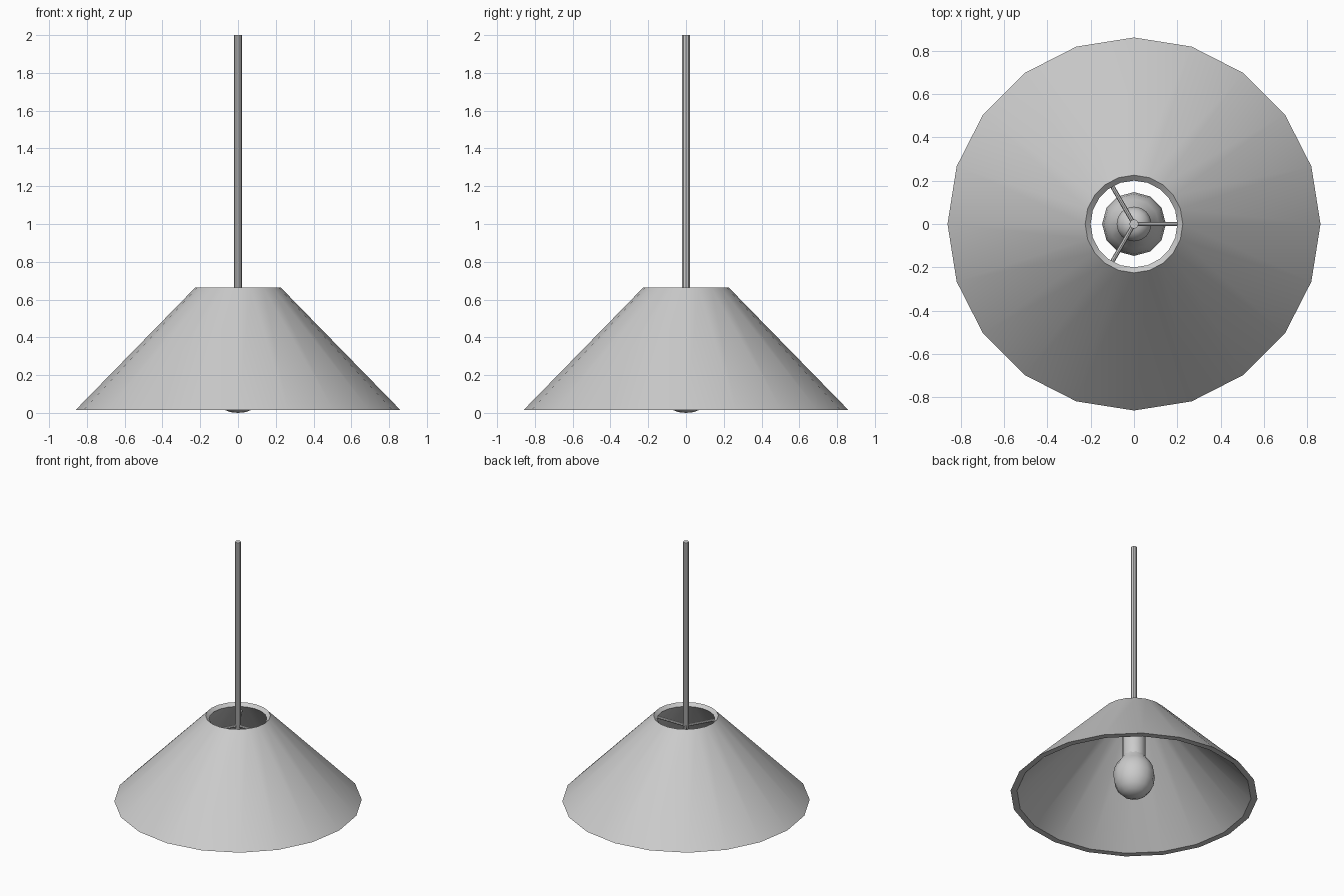
import bpy, bmesh, math
from mathutils import Vector

if "Cube" in bpy.data.objects:
    bpy.data.objects.remove(bpy.data.objects["Cube"])


def lathe(name, profile, sides, closed=False):
    """Revolve an (r, z) profile about z; r = 0 makes a pole."""
    bm = bmesh.new()
    rings = []
    for r, z in profile:
        n = 1 if r == 0 else sides
        rings.append([bm.verts.new((r * math.cos(2 * math.pi * i / sides),
                                    r * math.sin(2 * math.pi * i / sides), z))
                      for i in range(n)])
    pairs = list(zip(rings, rings[1:]))
    if closed:
        pairs.append((rings[-1], rings[0]))
    for a, b in pairs:
        for i in range(sides):
            j = (i + 1) % sides
            quad = [a[i % len(a)], a[j % len(a)], b[j % len(b)], b[i % len(b)]]
            bm.faces.new(list(dict.fromkeys(quad)))
    bmesh.ops.recalc_face_normals(bm, faces=bm.faces)
    me = bpy.data.meshes.new(name)
    bm.to_mesh(me)
    bm.free()
    ob = bpy.data.objects.new(name, me)
    bpy.context.collection.objects.link(ob)
    smooth(ob)
    return ob


def smooth(ob):
    bpy.ops.object.select_all(action='DESELECT')
    ob.select_set(True)
    bpy.context.view_layer.objects.active = ob
    bpy.ops.object.shade_smooth_by_angle(angle=math.radians(35))


# Conical shade with wall thickness, inward-sloping top rim, flat bottom rim
lathe("shade", [(0.86, 0.015), (0.225, 0.665), (0.20, 0.643), (0.815, 0.015)], 20, closed=True)

# Hanging rod
lathe("rod", [(0, 2.0), (0.021, 2.0), (0.021, 0.53), (0, 0.53)], 10)

# Lamp socket with rounded shoulder
lathe("socket", [(0, 0.56), (0.035, 0.555), (0.065, 0.535), (0.08, 0.50),
                 (0.08, 0.31), (0, 0.31)], 16)

# Light bulb, pear-shaped
lathe("bulb", [(0.076, 0.33), (0.085, 0.305), (0.115, 0.265), (0.138, 0.22), (0.147, 0.165),
               (0.138, 0.105), (0.115, 0.055), (0.08, 0.02), (0.04, 0.004), (0, 0)], 12)

# Three spokes joining rod and shade
for k in range(3):
    a = k * 2 * math.pi / 3
    d = Vector((math.cos(a), math.sin(a), 0))
    bpy.ops.mesh.primitive_cylinder_add(vertices=8, radius=0.01, depth=0.24,
                                        location=d * 0.12 + Vector((0, 0, 0.59)),
                                        rotation=(0, math.pi / 2, a))
    spoke = bpy.context.object
    spoke.name = f"spoke_{k + 1}"
    smooth(spoke)
